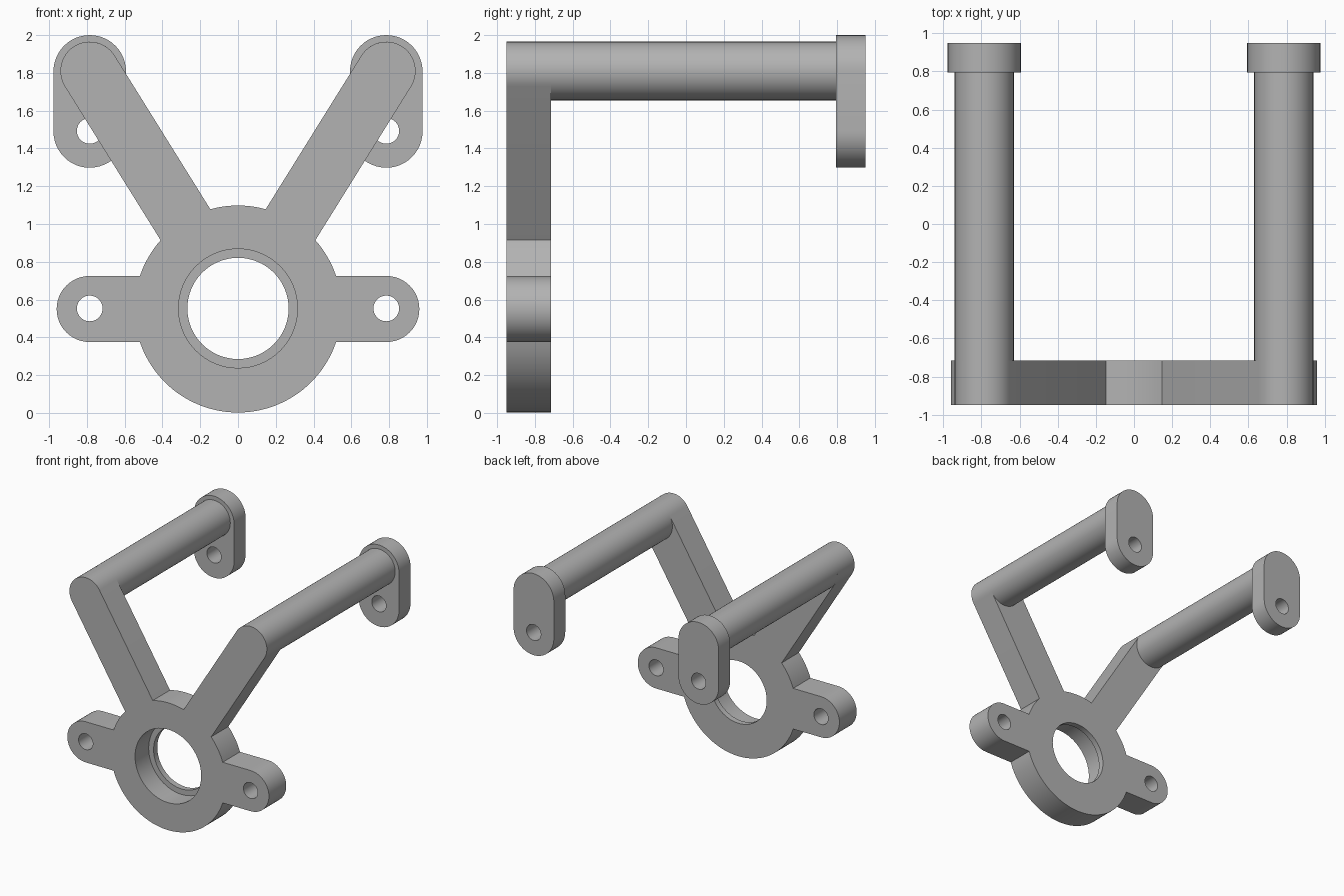
import bpy, bmesh, math
from math import pi, sin, cos, asin, atan2

if "Cube" in bpy.data.objects:
    bpy.data.objects.remove(bpy.data.objects["Cube"])

grey = bpy.data.materials.new("metal grey")
grey.diffuse_color = (0.45, 0.45, 0.45, 1)
grey.use_nodes = True
grey.node_tree.nodes["Principled BSDF"].inputs["Base Color"].default_value = grey.diffuse_color

CZ, RING = 0.55, 0.548            # ring centre height and outer radius
EX, EAR = 0.785, 0.175            # lug offset and radius
TZ, ARM = 1.81, 0.155             # arm tip height and half width
FRONT, BACK = -0.95, -0.715       # bracket thickness
END0, END1 = 0.795, 0.95          # end plate thickness


def arc(cx, cz, r, a0, a1, n):
    return [(cx + r * cos(a0 + (a1 - a0) * i / n),
             cz + r * sin(a0 + (a1 - a0) * i / n)) for i in range(n + 1)]


def circle(cx, cz, r, n=48):
    return arc(cx, cz, r, 0, 2 * pi, n)[:-1]


def prism(name, pts, y0, y1):
    """Extrude an (x, z) outline along y."""
    bm = bmesh.new()
    f = bm.faces.new([bm.verts.new((x, y0, z)) for x, z in pts])
    ext = bmesh.ops.extrude_face_region(bm, geom=[f])["geom"]
    bmesh.ops.translate(bm, vec=(0, y1 - y0, 0),
                        verts=[v for v in ext if isinstance(v, bmesh.types.BMVert)])
    bmesh.ops.recalc_face_normals(bm, faces=bm.faces)
    me = bpy.data.meshes.new(name)
    bm.to_mesh(me)
    bm.free()
    ob = bpy.data.objects.new(name, me)
    bpy.context.collection.objects.link(ob)
    me.materials.append(grey)
    return ob


def select(ob):
    bpy.ops.object.select_all(action='DESELECT')
    ob.select_set(True)
    bpy.context.view_layer.objects.active = ob


def cut(ob, pts, y0, y1):
    cutter = prism("cutter", pts, y0, y1)
    cutter.hide_render = True
    mod = ob.modifiers.new("hole", 'BOOLEAN')
    mod.operation, mod.solver, mod.object = 'DIFFERENCE', 'EXACT', cutter
    select(ob)
    bpy.ops.object.modifier_apply(modifier=mod.name)
    bpy.data.objects.remove(cutter)


def smooth(ob):
    select(ob)
    bpy.ops.object.shade_smooth_by_angle(angle=math.radians(30))


# Bracket outline: ring, side lug and slanted arm on one half, then mirrored
ear = asin(EAR / RING)
tilt = atan2(TZ - CZ, EX)
half = asin(ARM / RING)
right = (arc(0, CZ, RING, -pi / 2, -ear, 24)
         + arc(EX, CZ, EAR, -pi / 2, pi / 2, 24)
         + arc(0, CZ, RING, ear, tilt - half, 8)
         + arc(EX, TZ, ARM, tilt - pi / 2, tilt + pi / 2, 24)
         + arc(0, CZ, RING, tilt + half, pi / 2, 6))
left = [(-x, z) for x, z in reversed(right) if x > 1e-5]
bracket = prism("ring_bracket", right + left, FRONT, BACK)

# Stepped central bore and lug holes
cut(bracket, circle(0, CZ + 0.003, 0.315, 64), -1.1, BACK - 0.05)
cut(bracket, circle(0, CZ + 0.003, 0.268, 64), -1.1, -0.5)
for s in (-1, 1):
    cut(bracket, circle(s * EX, CZ + 0.003, 0.068), -1.1, -0.5)
smooth(bracket)

for s, side in ((-1, "left"), (1, "right")):
    # Long rod running back from the arm tip
    smooth(prism(side + "_rod", circle(s * EX, TZ, ARM), BACK, END0 + 0.02))
    # Rounded mounting plate with a hole
    plate = prism(side + "_end_plate",
                  arc(s * EX, TZ - 0.002, 0.192, 0, pi, 24)
                  + arc(s * EX, 1.49, 0.192, pi, 2 * pi, 24), END0, END1)
    cut(plate, circle(s * EX, 1.493, 0.068), 0.6, 1.1)
    smooth(plate)
